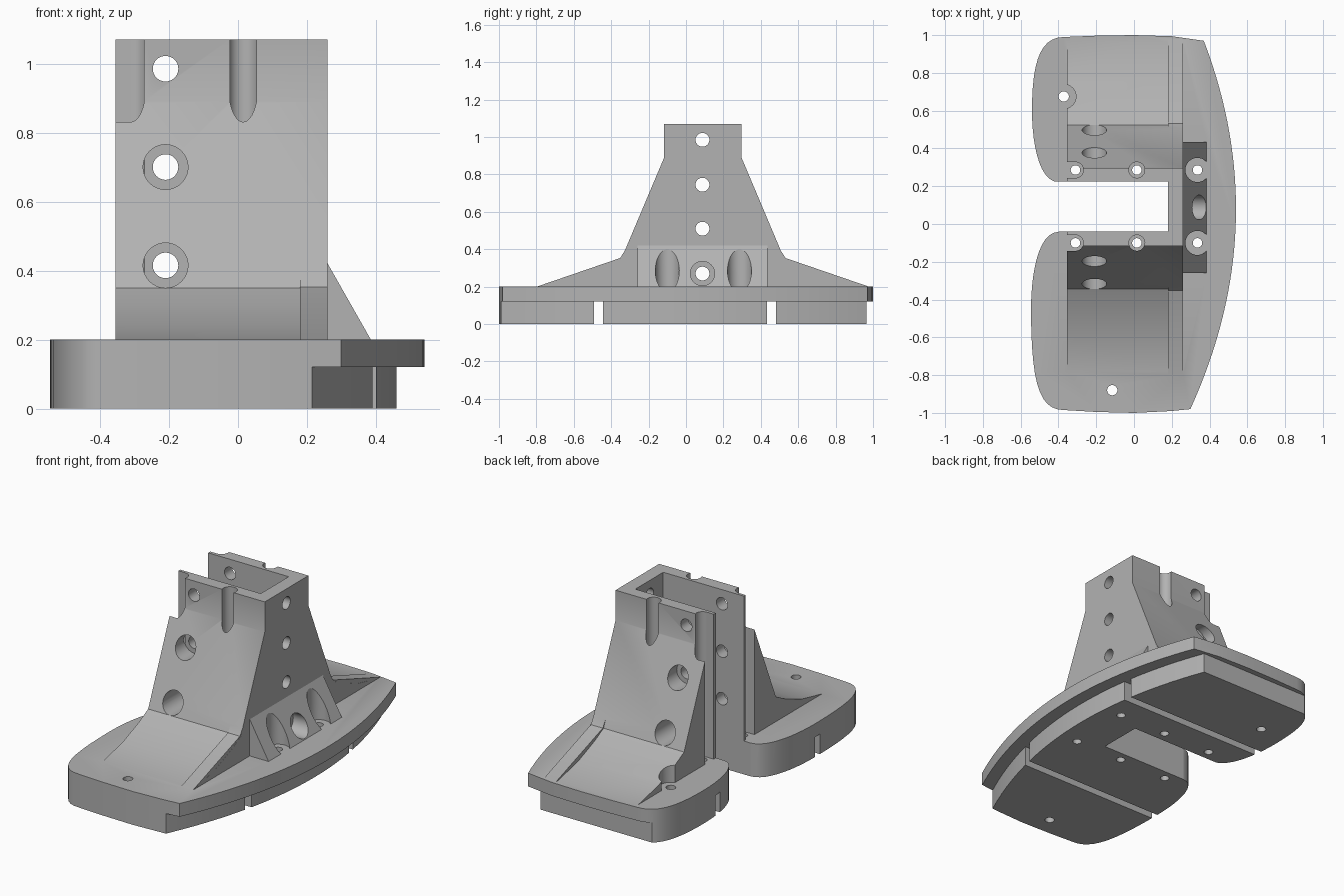
import bpy, bmesh, math
from mathutils import Vector
from mathutils.geometry import interpolate_bezier

if "Cube" in bpy.data.objects:
    bpy.data.objects.remove(bpy.data.objects["Cube"], do_unlink=True)

grey = bpy.data.materials.new("plain_grey")
grey.use_nodes = True
grey.diffuse_color = (0.45, 0.45, 0.45, 1)
grey.node_tree.nodes["Principled BSDF"].inputs["Base Color"].default_value = (0.45, 0.45, 0.45, 1)

AXES = {"x": lambda a, b, t: (t, a, b), "y": lambda a, b, t: (a, t, b), "z": lambda a, b, t: (a, b, t)}
MID = 0.09    # centre plane of the tower in y


def prism(name, axis, pts, lo, hi):
    """Extrude a 2D profile along an axis."""
    bm = bmesh.new()
    place = AXES[axis]
    ends = [[bm.verts.new(place(a, b, t)) for a, b in pts] for t in (lo, hi)]
    for ring in ends:
        bm.faces.new(ring)
    for i in range(len(pts)):
        j = (i + 1) % len(pts)
        bm.faces.new((ends[0][i], ends[0][j], ends[1][j], ends[1][i]))
    bmesh.ops.recalc_face_normals(bm, faces=bm.faces)
    me = bpy.data.meshes.new(name)
    bm.to_mesh(me)
    bm.free()
    me.materials.append(grey)
    ob = bpy.data.objects.new(name, me)
    bpy.context.collection.objects.link(ob)
    return ob


def combine(part, operation):
    mod = body.modifiers.new("join", "BOOLEAN")
    mod.operation = operation
    mod.solver = "EXACT"
    mod.object = part
    bpy.context.view_layer.objects.active = body
    bpy.ops.object.modifier_apply(modifier=mod.name)
    bpy.data.objects.remove(part, do_unlink=True)


def add(*args):
    combine(prism(*args), "UNION")


def cut(*args):
    part = prism(*args)
    part.hide_render = True
    combine(part, "DIFFERENCE")


def circle(a, b, r, n=40):
    return [(a + r * math.cos(2 * math.pi * i / n), b + r * math.sin(2 * math.pi * i / n)) for i in range(n)]


def rect(a0, a1, b0, b1):
    return [(a0, b0), (a1, b0), (a1, b1), (a0, b1)]


def bezier(*pts):
    return [(p.x, p.y) for p in interpolate_bezier(*[Vector(p) for p in pts], 12)]


def bow(y, inset=0):
    return 0.54 - inset - 0.215 * (y - 0.08) ** 2


# Base plate outline: two rounded lobes and a bowed edge
back_lobe = (bezier((-0.40, 0.222), (-0.50, 0.222), (-0.54, 0.42), (-0.54, 0.60))[:-1]
             + bezier((-0.54, 0.60), (-0.54, 0.85), (-0.50, 0.99), (-0.37, 0.99)))
front_lobe = (bezier((-0.37, -0.985), (-0.50, -0.985), (-0.545, -0.85), (-0.545, -0.45))[:-1]
              + bezier((-0.545, -0.45), (-0.545, -0.24), (-0.50, -0.042), (-0.40, -0.042)))
bowed = [0.97 - 1.95 * i / 32 for i in range(33)]
outline = (back_lobe + [(-0.2, 0.997), (0, 1.0), (0.2, 0.994)] + [(bow(y), y) for y in bowed]
           + [(0.2, -0.99), (0, -1.0), (-0.2, -0.995)] + front_lobe)
body = prism("clamp_bracket", "z", outline, 0, 0.2)

# Stepped underside along the bowed edge and the back
low = [1.1 - 2.2 * i / 32 for i in range(33)]
cut("edge_step", "z", [(bow(y, 0.08), y) for y in low] + [(1, -1.1), (1, 1.1)], -0.1, 0.12)
cut("back_step", "z", rect(-0.9, 0.9, 0.965, 1.2), -0.1, 0.12)

# Tower with slanted walls and gently hollowed feet, symmetric about MID
half = [(0.207, 1.07), (0.207, 0.89), (0.435, 0.35), (0.52, 0.305), (0.68, 0.242), (0.87, 0.2), (0.87, 0.1)]
tower = [(MID + d, z) for d, z in half] + [(MID - d, z) for d, z in reversed(half)]
add("tower", "x", tower, -0.355, 0.26)

# Straight ribs at the closed side of the tower
rib = [(0.40, 0.42), (0.442, 0.353), (0.888, 0.2), (0.888, 0.15)]
ribs = [(MID + d, z) for d, z in rib] + [(MID - d, z) for d, z in reversed(rib)]
add("ribs", "x", ribs, 0.18, 0.2595)

# Sloped gusset on the closed side
add("gusset", "y", [(0.21, 0.15), (0.21, 0.42), (0.26, 0.42), (0.385, 0.2), (0.385, 0.15)], -0.26, 0.435)

# Open channel through tower and base
cut("channel", "z", rect(-1, 0.18, -0.041, 0.224), -0.1, 1.3)

# Vertical screw bores, open at the free ends of the walls
for y in (-0.10, 0.286):
    for x in (-0.31, 0.015):
        cut("bore", "z", circle(x, y, 0.042), 0.2, 1.3)
        cut("screw_hole", "z", circle(x, y, 0.025), -0.1, 0.5)
    cut("bore_opening", "z", rect(-0.5, -0.31, y - 0.042, y + 0.042), 0.2, 1.3)
    cut("gusset_bore", "z", circle(0.336, y, 0.064), 0.2, 0.6)
    cut("gusset_hole", "z", circle(0.336, y, 0.025), -0.1, 0.4)

# Horizontal holes through the two slanted walls
for z in (0.985, 0.70, 0.415):
    cut("cross_hole", "y", circle(-0.21, z, 0.037), -1.2, 1.2)
    if z < 0.9:
        cut("front_counterbore", "y", circle(-0.21, z, 0.065), -0.8, -0.115)
        cut("back_counterbore", "y", circle(-0.21, z, 0.065), 0.295, 0.98)

# Holes through the closed wall
for z in (0.27, 0.51, 0.745, 0.985):
    cut("wall_hole", "x", circle(0.088, z, 0.037), 0.1, 0.6)
cut("wall_counterbore", "x", circle(0.088, 0.27, 0.065), 0.26, 0.6)

# Plate holes and underside slots
cut("plate_hole", "z", circle(-0.115, -0.88, 0.027), -0.1, 0.4)
cut("plate_hole", "z", circle(-0.372, 0.675, 0.027), -0.1, 0.4)
cut("foot_notch", "z", circle(-0.372, 0.675, 0.065), 0.2, 0.6)
for y in (-0.468, 0.457):
    cut("slot", "z", rect(-1, 1, y - 0.024, y + 0.024), -0.1, 0.12)

# One material, smooth bores with crisp edges
body.data.materials.clear()
body.data.materials.append(grey)
bpy.ops.object.select_all(action="DESELECT")
body.select_set(True)
bpy.context.view_layer.objects.active = body
bpy.ops.object.shade_smooth_by_angle(angle=math.radians(25))
